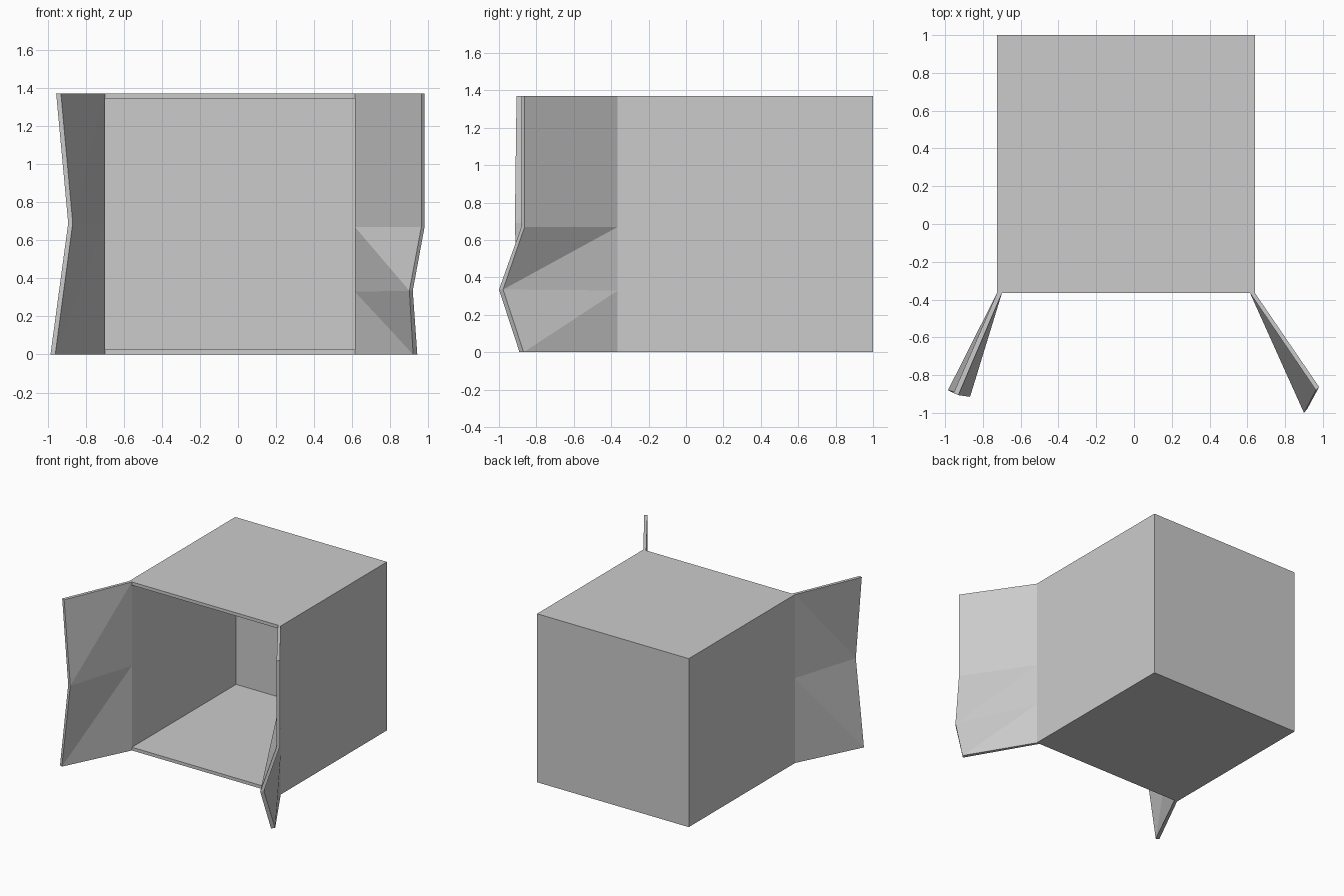
import bpy, bmesh
from mathutils import Matrix, Vector

if "Cube" in bpy.data.objects:
    bpy.data.objects.remove(bpy.data.objects["Cube"])

X0, X1, Y0, Y1, H, T = -0.725, 0.64, -0.365, 1.0, 1.37, 0.026


def finish(bm, name):
    bmesh.ops.recalc_face_normals(bm, faces=bm.faces)
    mesh = bpy.data.meshes.new(name)
    bm.to_mesh(mesh)
    bm.free()
    obj = bpy.data.objects.new(name, mesh)
    bpy.context.collection.objects.link(obj)
    return obj


def flap(name, hinge_out, hinge_in, rows):
    """Bent door panel; each row is (hinge z, tip z, outer tip xy, inner tip xy)."""
    bm = bmesh.new()
    rings = [[bm.verts.new(p) for p in (
        (hinge_out, Y0, hz), (*out, tz), (*inn, tz), (hinge_in, Y0, hz))]
        for hz, tz, out, inn in rows]
    for a, b in zip(rings, rings[1:]):
        # creased outer and inner faces, split from upper hinge to lower tip
        for h, t in ((0, 1), (3, 2)):
            bm.faces.new((a[h], a[t], b[h]))
            bm.faces.new((a[t], b[t], b[h]))
        # tip edge and hinge edge
        bm.faces.new((a[1], a[2], b[2], b[1]))
        bm.faces.new((a[3], a[0], b[0], b[3]))
    bm.faces.new(rings[0])
    bm.faces.new(rings[-1])
    return finish(bm, name)


# Box shell, open at the front
bm = bmesh.new()
centre = Vector(((X0 + X1) / 2, (Y0 + Y1) / 2, H / 2))
bmesh.ops.create_cube(bm, size=1, matrix=Matrix.Translation(centre)
                      @ Matrix.Diagonal((X1 - X0, Y1 - Y0, H, 1)))
bmesh.ops.recalc_face_normals(bm, faces=bm.faces)
front = [f for f in bm.faces if f.normal.y < -0.9]
bmesh.ops.delete(bm, geom=front, context='FACES_ONLY')
mesh = bpy.data.meshes.new("box_shell")
bm.to_mesh(mesh)
bm.free()
box = bpy.data.objects.new("box_shell", mesh)
bpy.context.collection.objects.link(box)
wall = box.modifiers.new("walls", 'SOLIDIFY')
wall.thickness = T
wall.offset = -1
wall.use_even_offset = True

# Left flap, dented inward at mid height
flap("left_flap", X0, X0 + T, [
    (0, 0, (-0.985, -0.88), (-0.96, -0.892)),
    (0.69, 0.69, (-0.892, -0.908), (-0.868, -0.915)),
    (H, H, (-0.955, -0.895), (-0.93, -0.906))])

# Right flap, kinked forward near the bottom
flap("right_flap", X1, X1 - T, [
    (0, 0, (0.942, -0.868), (0.92, -0.89)),
    (0.33, 0.335, (0.918, -0.978), (0.90, -1.0)),
    (0.67, 0.67, (0.98, -0.863), (0.963, -0.88)),
    (H, H, (0.98, -0.863), (0.963, -0.88))])
